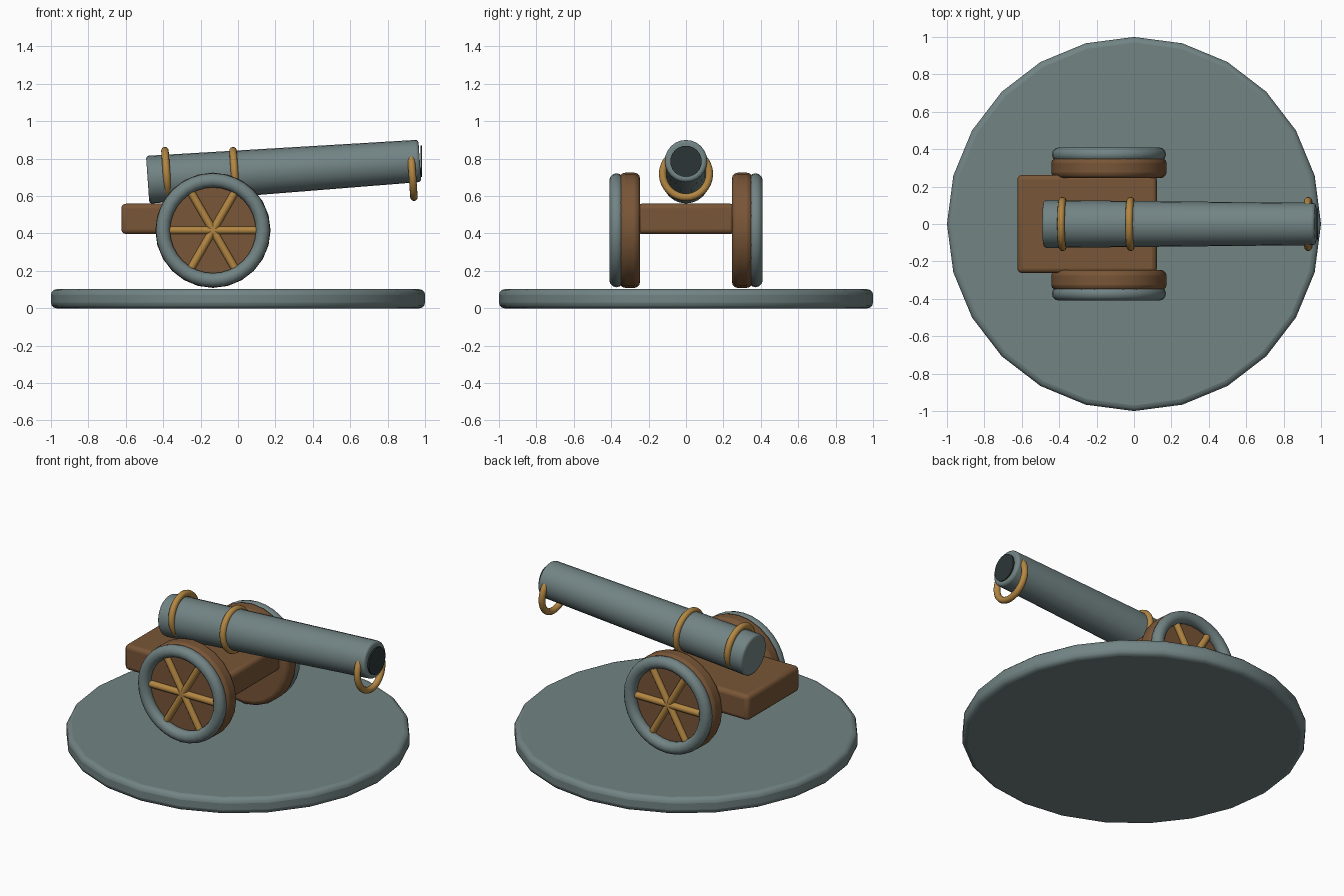
import bpy, math
from mathutils import Vector

if "Cube" in bpy.data.objects:
    bpy.data.objects.remove(bpy.data.objects["Cube"])


def material(name, color):
    m = bpy.data.materials.new(name)
    m.diffuse_color = (*color, 1)
    m.use_nodes = True
    m.node_tree.nodes["Principled BSDF"].inputs["Base Color"].default_value = m.diffuse_color
    return m


GREY = material("grey_iron", (0.168, 0.228, 0.230))
WOOD = material("brown_wood", (0.190, 0.092, 0.038))
BRASS = material("brass", (0.450, 0.240, 0.055))
DARK = material("dark_bore", (0.024, 0.036, 0.037))
TILT = math.radians(4)  # barrel elevation


def finish(name, mat, bevel=0.0, angle=40):
    ob = bpy.context.object
    ob.name = name
    ob.data.materials.append(mat)
    bpy.ops.object.transform_apply(location=False, rotation=False, scale=True)
    if bevel:
        b = ob.modifiers.new("rounded_edges", 'BEVEL')
        b.width = bevel
        b.segments = 3
        b.limit_method = 'ANGLE'
        b.angle_limit = math.radians(40)
    bpy.ops.object.shade_smooth_by_angle(angle=math.radians(angle))
    return ob


def rod(name, mat, a, b, r1, r2=None, sides=24, bevel=0.0):
    """Round bar from point a to point b, optionally tapered."""
    a, b = Vector(a), Vector(b)
    d = b - a
    bpy.ops.mesh.primitive_cone_add(vertices=sides, radius1=r1, radius2=r2 or r1,
                                    depth=d.length, location=(a + b) / 2,
                                    rotation=d.to_track_quat('Z', 'Y').to_euler())
    return finish(name, mat, bevel)


def ring(name, mat, loc, rot, major, minor):
    bpy.ops.mesh.primitive_torus_add(location=loc, rotation=rot, major_radius=major,
                                     minor_radius=minor, major_segments=32,
                                     minor_segments=12)
    return finish(name, mat, angle=60)


# Round base
rod("base", GREY, (0, 0, 0), (0, 0, 0.102), 1.0, bevel=0.03)

# Carriage block
bpy.ops.mesh.primitive_cube_add(size=1, location=(-0.251, 0, 0.478))
bpy.context.object.scale = (0.746, 0.524, 0.162)
finish("carriage", WOOD, 0.025)

# Tapered barrel and the dark bore plate at its mouth
rod("barrel", GREY, (-0.483, 0, 0.687), (0.972, 0, 0.788), 0.128, 0.113, bevel=0.015)
rod("bore", DARK, (0.976, 0, 0.785), (0.985, 0, 0.785), 0.084)

# Brass rings along the barrel
for name, x in (("rear_band", -0.382), ("middle_band", -0.018), ("muzzle_ring", 0.932)):
    ring(name, BRASS, (x, 0, 0.718), (0, math.pi / 2 - TILT, 0), 0.125, 0.02)

# Wheels: wooden disc, iron tyre and three crossing spokes on the outer face
WX, WZ = -0.134, 0.417
for side, s in (("front", -1), ("back", 1)):
    rod(side + "_wheel", WOOD, (WX, s * 0.246, WZ), (WX, s * 0.355, WZ), 0.308, bevel=0.03)
    ring(side + "_tyre", GREY, (WX, s * 0.372, WZ), (math.pi / 2, 0, 0), 0.267, 0.038)
    for i in range(3):
        a = i * math.pi / 3
        dx, dz = 0.235 * math.cos(a), 0.235 * math.sin(a)
        rod(f"{side}_spoke_{i + 1}", BRASS, (WX - dx, s * 0.362, WZ - dz),
            (WX + dx, s * 0.362, WZ + dz), 0.021, sides=12, bevel=0.006)
